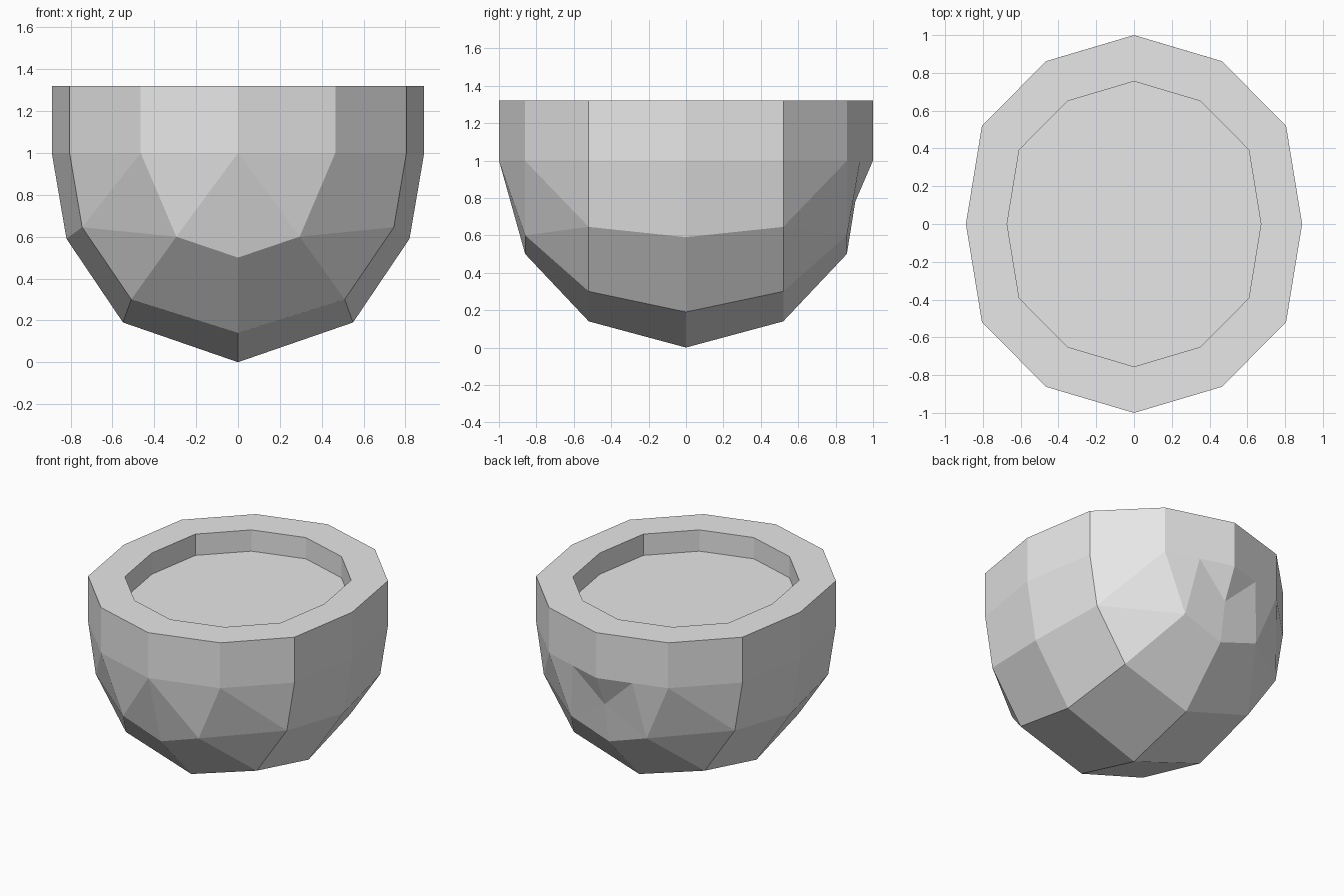
import bpy
import bmesh

if "Cube" in bpy.data.objects:
    bpy.data.objects.remove(bpy.data.objects["Cube"], do_unlink=True)

# Single grey material
grey = bpy.data.materials.new("light grey")
grey.use_nodes = True
COLOUR = (0.8, 0.8, 0.8, 1)
grey.diffuse_color = COLOUR
grey.node_tree.nodes["Principled BSDF"].inputs["Base Color"].default_value = COLOUR

SHOULDER, RIM, FLOOR, INSET = 1.0, 1.32, 1.17, 0.755

# Points of one quarter: a to d run around the shoulder, the rest lie below it
POINTS = {
    "a": (0.89, 0, SHOULDER), "b": (0.805, 0.52, SHOULDER),
    "c": (0.465, 0.862, SHOULDER), "d": (0, 1, SHOULDER),
    "side": (0.82, 0, 0.59), "low_side": (0.55, 0, 0.19), "base": (0, 0, 0),
    "flank": (0.745, 0.52, 0.645), "low_flank": (0.51, 0.52, 0.30),
    "keel": (0, 0.52, 0.14), "cheek": (0.295, 0.86, 0.6), "chin": (0, 0.86, 0.5),
    "mid": (0.233, 0.931, SHOULDER), "dent": (0, 0.905, 0.78),
}
BELLY = [
    "a b flank side", "side flank low_flank low_side",
    "low_side low_flank keel base", "b c flank", "c cheek flank",
    "flank cheek low_flank", "low_flank cheek chin keel",
]
FRONT = ["c d cheek", "d chin cheek"]
BACK = ["c mid cheek", "mid d dent", "mid dent cheek", "dent chin cheek"]


def make_object(name, bm):
    """Weld, orient and link a flat-shaded part."""
    bmesh.ops.remove_doubles(bm, verts=bm.verts[:], dist=0.0005)
    bmesh.ops.recalc_face_normals(bm, faces=bm.faces[:])
    mesh = bpy.data.meshes.new(name)
    bm.to_mesh(mesh)
    bm.free()
    mesh.materials.append(grey)
    obj = bpy.data.objects.new(name, mesh)
    bpy.context.collection.objects.link(obj)
    return obj


def add_face(bm, coords):
    return bm.faces.new([bm.verts.new(p) for p in coords])


def at(p, scale, z):
    return (p[0] * scale, p[1] * scale, z)


bowl = bmesh.new()
for sx in (1, -1):
    for sy in (1, -1):
        def pt(key):
            x, y, z = POINTS[key]
            return (sx * x, sy * y, z)

        # Faceted underside, dented at the back
        for face in BELLY + (BACK if sy > 0 else FRONT):
            add_face(bowl, [pt(k) for k in face.split()])

        # Upright wall, rim and inner wall
        for k0, k1 in ("ab", "bc", "cd"):
            p, q = pt(k0), pt(k1)
            lower = [p, q]
            if k1 == "d" and sy > 0:
                lower.insert(1, pt("mid"))
            add_face(bowl, lower + [at(q, 1, RIM), at(p, 1, RIM)])
            add_face(bowl, [at(p, 1, RIM), at(q, 1, RIM),
                            at(q, INSET, RIM), at(p, INSET, RIM)])
            add_face(bowl, [at(p, INSET, RIM), at(q, INSET, RIM),
                            at(q, INSET, FLOOR), at(p, INSET, FLOOR)])

# Flat floor of the recess, closing the inner wall
bmesh.ops.remove_doubles(bowl, verts=bowl.verts[:], dist=0.0005)
open_edges = [e for e in bowl.edges if e.is_boundary
              and all(abs(v.co.z - FLOOR) < 0.001 for v in e.verts)]
bmesh.ops.contextual_create(bowl, geom=open_edges)
make_object("bowl", bowl)
